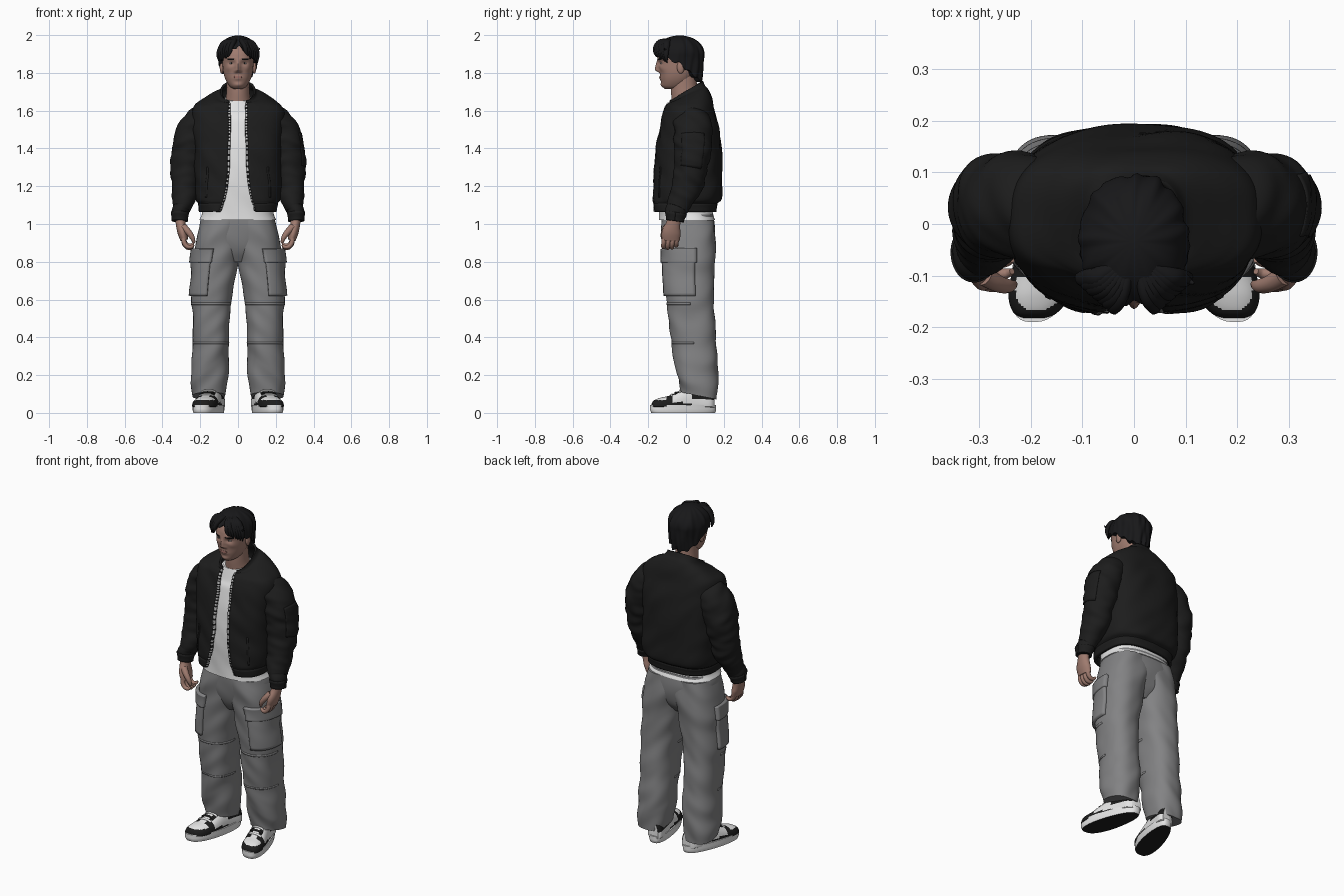
import bpy, bmesh, math, random
from mathutils import Vector, noise
random.seed(4)
PI = math.pi

def mat(name, r, g, b):
    m = bpy.data.materials.new(name)
    m.diffuse_color = (r, g, b, 1)
    return m

BLACK = mat("jacket black", .012, .012, .012)
HAIR = mat("hair black", .009, .009, .010)
GREY = mat("trouser grey", .225, .225, .23)
WHITE = mat("shirt white", .78, .78, .78)
SKIN = mat("skin", .35, .2, .16)
LIPS = mat("lip tone", .28, .13, .11)
METAL = mat("zip metal", .55, .55, .55)

def row_at(rows, t):
    """Smooth interpolation through a list of parameter rows."""
    n = len(rows) - 1
    f = min(max(t, 0), 1) * n
    i = min(int(f), n - 1)
    u = f - i
    p = [rows[min(max(i + k, 0), n)] for k in (-1, 0, 1, 2)]
    return [b + .5*u*(c - a + u*(2*a - 5*b + 4*c - d + u*(3*(b - c) + d - a))) for a, b, c, d in zip(*p)]

def t_of_z(rows, z, k=4):
    return min((i / 400 for i in range(401)), key=lambda t: abs(row_at(rows, t)[k] - z))

def spow(v, e):
    return math.copysign(abs(v) ** e, v)

def ring(rows, n=2.4, fold=0):
    """Surface of stacked rounded rings: x0, x1, y0, y1, z, tilt, (front opening). a=0 is the front."""
    def S(a, t):
        r = row_at(rows, t)
        cx, cy, hx, hy = (r[0]+r[1])/2, (r[2]+r[3])/2, (r[1]-r[0])/2, (r[3]-r[2])/2
        o = math.asin(min(1, (max(r[6], 0) / hx) ** (n/2))) if len(r) > 6 else 0
        w = o + a * (2*PI - 2*o)
        dx, dy = hx*spow(math.sin(w), 2/n), -hy*spow(math.cos(w), 2/n)
        p = Vector((cx + dx, cy + dy, r[4] + r[5]*dy))
        if fold:
            k = noise.noise(Vector((p.x*7, p.y*7, p.z*11 + p.x*9))) * fold
            p += Vector((dx, dy, 0)).normalized() * k
        return p
    return S

def tube(rows, ref=(0, 1, 0), fold=0):
    """Surface around a path: x, y, z, radius across, radius along ref. a=0 is outward."""
    def S(a, t):
        r = row_at(rows, t)
        T = (Vector(row_at(rows, t + .02)[:3]) - Vector(row_at(rows, t - .02)[:3])).normalized()
        v = Vector(ref)
        v = (v - T * v.dot(T)).normalized()
        d = T.cross(v) * r[3] * math.cos(2*PI*a) + v * r[4] * math.sin(2*PI*a)
        p = Vector(r[:3]) + d
        if fold:
            p += d.normalized() * fold * noise.noise(Vector((p.x*9, p.y*9, p.z*22 + p.y*10)))
        return p
    return S

def grid(name, S, na, nt, mats, a=(0, 1), t=(0, 1), wrap=True, cap=True, thick=0, mirror=False, rule=None):
    bm = bmesh.new()
    cols = na if wrap else na + 1
    V = [[bm.verts.new(S(a[0] + (a[1]-a[0])*i/na, t[0] + (t[1]-t[0])*j/nt)) for i in range(cols)]
         for j in range(nt + 1)]
    for j in range(nt):
        for i in range(na):
            k = (i + 1) % cols
            bm.faces.new((V[j][i], V[j][k], V[j+1][k], V[j+1][i]))
    if wrap and cap:
        bm.faces.new(V[0])
        bm.faces.new(V[-1])
    bmesh.ops.recalc_face_normals(bm, faces=bm.faces)
    bm.normal_update()
    if rule:
        for f in bm.faces:
            f.material_index = rule(f.calc_center_median(), f.normal)
    me = bpy.data.meshes.new(name)
    bm.to_mesh(me)
    bm.free()
    for m in mats:
        me.materials.append(m)
    me.shade_smooth()
    me.set_sharp_from_angle(angle=math.radians(45))
    ob = bpy.data.objects.new(name, me)
    bpy.context.collection.objects.link(ob)
    if thick:
        s = ob.modifiers.new("thickness", 'SOLIDIFY')
        s.thickness, s.offset = thick, 0
    if mirror:
        ob.modifiers.new("mirror", 'MIRROR')
    return ob

def patch(name, S, a, t, m, thick, na=14, nt=14, **kw):
    return grid(name, S, na, nt, m, a, t, wrap=False, thick=thick, **kw)

def ball(name, c, s, m):
    f = lambda a, t: Vector((c[0] + s[0]*math.sin(PI*t)*math.cos(2*PI*a),
                             c[1] + s[1]*math.sin(PI*t)*math.sin(2*PI*a), c[2] + s[2]*math.cos(PI*t)))
    return grid(name, f, 16, 10, [m], t=(.02, .98), mirror=True)

# Trousers: hips, legs, seams and cargo pockets
hips = [(-.188, .188, -.130, .147, 1.05, 0), (-.205, .205, -.128, .153, .98, 0), (-.19, .19, -.119, .148, .91, 0),
        (-.12, .12, -.1, .13, .85, 0), (-.05, .05, -.07, .09, .80, 0)]
grid("trouser_hips", ring(hips, 2.6, .004), 64, 24, [GREY])
leg = [(-.04, .200, -.128, .152, 1.02, 0), (-.03, .219, -.124, .157, .92, 0), (-.002, .234, -.116, .153, .8, 0),
       (.03, .242, -.102, .148, .6, 0), (.05, .240, -.08, .158, .4, 0), (.052, .246, -.055, .167, .25, 0),
       (.056, .247, -.036, .17, .15, -.1), (.066, .240, -.028, .165, .09, -.2)]
legS = ring(leg, 2.4, .010)
grid("trouser_leg", legS, 56, 80, [GREY], mirror=True)
for z in (.585, .375):
    tz = t_of_z(leg, z)
    patch("knee_seam", legS, (-.25, .25), (tz, tz + .008), [GREY], .0025, 40, 1, mirror=True)
for nm, z0, z1, a, th in (("cargo_pocket", .82, .62, (.03, .275), .028), ("cargo_flap", .87, .795, (.022, .283), .040)):
    patch(nm, legS, a, (t_of_z(leg, z0), t_of_z(leg, z1)), [GREY], th, mirror=True)

# Shirt
shirt = [(-.204, .204, -.142, .156, 1.022, 0), (-.188, .188, -.143, .142, 1.08, 0), (-.195, .195, -.15, .16, 1.25, 0),
         (-.2, .2, -.138, .15, 1.42, 0), (-.19, .19, -.115, .14, 1.54, 0), (-.13, .13, -.093, .11, 1.61, .2),
         (-.068, .068, -.076, .066, 1.665, .2)]
grid("shirt", ring(shirt, 2.5, .004), 64, 60, [WHITE])

# Open bomber jacket with collar, hem band, zip and sleeves
jacket = [(-.200, .200, -.172, .155, 1.065, 0, .094), (-.205, .205, -.17, .16, 1.11, 0, .08),
          (-.222, .222, -.17, .185, 1.14, 0, .07), (-.226, .226, -.163, .184, 1.26, 0, .052),
          (-.228, .228, -.152, .18, 1.4, 0, .047), (-.238, .238, -.132, .167, 1.52, 0, .045),
          (-.238, .238, -.107, .145, 1.605, .0, .044), (-.2, .2, -.097, .13, 1.645, .16, .043),
          (-.14, .14, -.09, .112, 1.672, .36, .043), (-.096, .096, -.086, .098, 1.682, .52, .044),
          (-.082, .082, -.084, .086, 1.702, .62, .046)]
jS = ring(jacket, 2.75, .010)
grid("jacket_body", jS, 90, 80, [BLACK], wrap=False, thick=.012)
patch("hem_band", jS, (.003, .997), (0, .1), [BLACK], .017, 70, 4)
teeth = lambda c, n: int(c.z * 130) % 2
for a in ((-.003, .003), (.997, 1.003)):
    patch("zip_teeth", jS, a, (.01, .93), [METAL, BLACK], .015, 1, 130, rule=teeth)
for a in ((.085, .095), (.905, .915)):
    patch("jacket_pocket_welt", jS, a, (.2, .33), [BLACK], .017, 2, 10)
sleeve = [(.11, .03, 1.59, .05, .08), (.19, .033, 1.548, .078, .098), (.243, .038, 1.47, .092, .103),
          (.267, .035, 1.37, .087, .097), (.276, .015, 1.25, .077, .086), (.286, -.02, 1.15, .066, .072),
          (.299, -.045, 1.09, .05, .06), (.304, -.052, 1.07, .042, .054), (.306, -.06, 1.015, .040, .05)]
sS = tube(sleeve, fold=.012)
grid("sleeve", sS, 48, 80, [BLACK], mirror=True)
patch("sleeve_cuff", sS, (0, 1), (.9, 1), [BLACK], .008, 40, 4, mirror=True)
patch("sleeve_pocket", sS, (-.1, .1), (.27, .45), [BLACK], .006)

# Hands: palm, four curled fingers, thumb
palm = [(.306, -.06, 1.04, .027, .034), (.303, -.068, 1.0, .026, .038), (.294, -.078, .955, .026, .05),
        (.284, -.08, .915, .021, .047)]
grid("palm", tube(palm), 24, 16, [SKIN], mirror=True)
for i in range(4):
    y, d = -.114 + i*.0225, (.004, 0, .002, .012)[i]
    f = [(.287, y, .93, .013, .013), (.285, y - .004, .897 + d, .0125, .0125), (.268, y - .006, .876 + d, .0115, .0115),
         (.247, y - .004, .875 + d, .010, .010), (.236, y, .887 + d, .006, .006)]
    grid("finger", tube(f), 12, 14, [SKIN], mirror=True)
th = [(.29, -.1, .985, .02, .02), (.265, -.115, .96, .017, .017), (.243, -.12, .93, .0135, .0135), (.232, -.116, .9, .007, .007)]
grid("thumb", tube(th), 12, 14, [SKIN], mirror=True)

# Neck and sculpted head
neck = [(-.085, .085, -.07, .075, 1.6, 0), (-.066, .066, -.074, .066, 1.66, .2), (-.06, .06, -.08, .058, 1.72, .2),
        (-.06, .06, -.08, .055, 1.79, 0)]
grid("neck", ring(neck, 2), 40, 12, [SKIN])
head = [(-.022, .022, -.112, -.05, 1.715, 0), (-.043, .043, -.127, -.015, 1.728, -.1), (-.064, .064, -.134, .02, 1.76, -.1),
        (-.077, .077, -.139, .05, 1.80, -.05), (-.082, .082, -.148, .07, 1.85, 0), (-.084, .084, -.147, .078, 1.9, 0),
        (-.07, .07, -.12, .065, 1.95, 0), (-.03, .03, -.07, .02, 1.98, 0)]
base = ring(head, 2.25)
def face(a, t):
    p = base(a, t)
    if p.y < -.05:
        g = lambda x, z, sx, sz: math.exp(-((abs(p.x) - x)/sx)**2 - ((p.z - z)/sz)**2)
        nz = max(0, 1 - (p.z - 1.815)/.062) if p.z > 1.815 else max(0, 1 - (1.815 - p.z)/.017)
        p.y -= .024 * nz * math.exp(-(p.x/.013)**2)
        p.y -= .005*g(.014, 1.808, .008, .009) + .006*g(0, 1.771, .022, .011) + .006*g(0, 1.736, .022, .012)
        p.y += .009*g(.034, 1.851, .019, .012) - .003*g(.034, 1.876, .03, .008) - .004*g(.052, 1.822, .016, .016)
    return p
grid("head", face, 120, 90, [SKIN])
ht = lambda z: t_of_z(head, z)
patch("eyebrow", face, (.032, .105), (ht(1.869), ht(1.876)), [HAIR], .004, 12, 2, mirror=True)
patch("lips", face, (-.04, .04), (ht(1.764), ht(1.777)), [LIPS], .003, 12, 5)
ball("eye", (.034, -.129, 1.851), (.012, .007, .0045), METAL)
ball("iris", (.034, -.133, 1.851), (.0048, .0038, .0045), HAIR)
ball("ear", (.086, -.028, 1.83), (.011, .02, .034), SKIN)

# Hair: shaped cap with parted fringe locks
line = [(1.94,), (1.908,), (1.875,), (1.848,), (1.80,), (1.768,), (1.76,)]
def hair(a, t):
    w = 2*PI*a
    s = abs(math.atan2(math.sin(w), math.cos(w))) / PI
    zb = row_at(line, s)[0] + .008*math.sin(13*w)
    f = min(t / .88, 1)
    z = 1.998 - (1.998 - zb) * (1 - math.cos(f*PI/2))
    q = (z - 1.90) / .098
    r = math.sqrt(max(0, 1 - q*q)) if q > 0 else 1 + .07*q
    r *= 1 + .10*noise.noise(Vector((math.cos(w)*5, math.sin(w)*5, z*9)))
    if t > .88:
        r *= 1 - .25*(t - .88)/.12
    return Vector((.107*r*math.sin(w), -.034 - .13*r*math.cos(w), z))
grid("hair_cap", hair, 96, 50, [HAIR], t=(.02, 1))
for side in (-1, 1):
    for i in range(7):
        k, j = i / 6, random.uniform(-.006, .006)
        lock = [(side*.008, -.06 - .02*(1-k), 1.972, .010, .010),
                (side*(.022 + .045*k), -.133 + .035*k, 1.963, .017, .013),
                (side*(.034 + .06*k) + j, -.155 + .05*k, 1.938, .018, .013),
                (side*(.043 + .062*k), -.161 + .055*k, 1.912 - .015*k, .013, .010),
                (side*(.05 + .055*k) + j, -.156 + .055*k, 1.888 - .03*k + j, .003, .003)]
        grid("fringe_lock", tube(lock, (side, -.3, .2)), 12, 18, [HAIR])
flick = [(.06, -.09, 1.955, .014, .014), (.09, -.1, 1.94, .012, .012), (.106, -.11, 1.925, .007, .007), (.116, -.115, 1.93, .002, .002)]
grid("hair_flick", tube(flick), 10, 12, [HAIR])

# Trainers: toed-out sole and upper with dark overlays
def sole(a, t):
    k = .965 + .035*min(1, t*3)
    w = 2*PI*a
    y = -.015 - .175*k*math.cos(w)
    return Vector((.148 - .25*y + .067*k*(1 - .7*y)*spow(math.sin(w), .75), y, .042*t))
grid("shoe_sole", sole, 56, 6, [WHITE, BLACK], mirror=True, rule=lambda c, n: int(n.z < -.9))
shoe = [(-.182, .022, .012), (-.172, .042, .03), (-.14, .06, .044), (-.09, .065, .056), (-.04, .063, .08),
        (.01, .058, .1), (.07, .053, .1), (.13, .048, .09), (.152, .03, .08)]
def upper(a, t):
    y, w, h = row_at(shoe, t)
    s = math.sin(2*PI*a)
    return Vector((.148 - .25*y + w*spow(math.cos(2*PI*a), .8), y, .035 + (h if s > 0 else .008)*spow(s, .85)))
def panels(c, n):
    d = abs(c.x - (.148 - .25*c.y))
    if c.y < -.1:
        return int(c.z < .068 and (d > .034 or c.y < -.158))
    if c.y < -.07:
        return int(d > .02)
    if c.y < .03:
        return int(.02 < d < .036 or c.z < .055)
    return int(c.z > .07)
grid("shoe_upper", upper, 56, 64, [WHITE, BLACK], mirror=True, rule=panels)
for i in range(4):
    t0 = .40 + i*.055
    patch("shoe_lace", upper, (.16, .34), (t0, t0 + .022), [BLACK if i % 2 else WHITE], .009, 8, 2, mirror=True)
